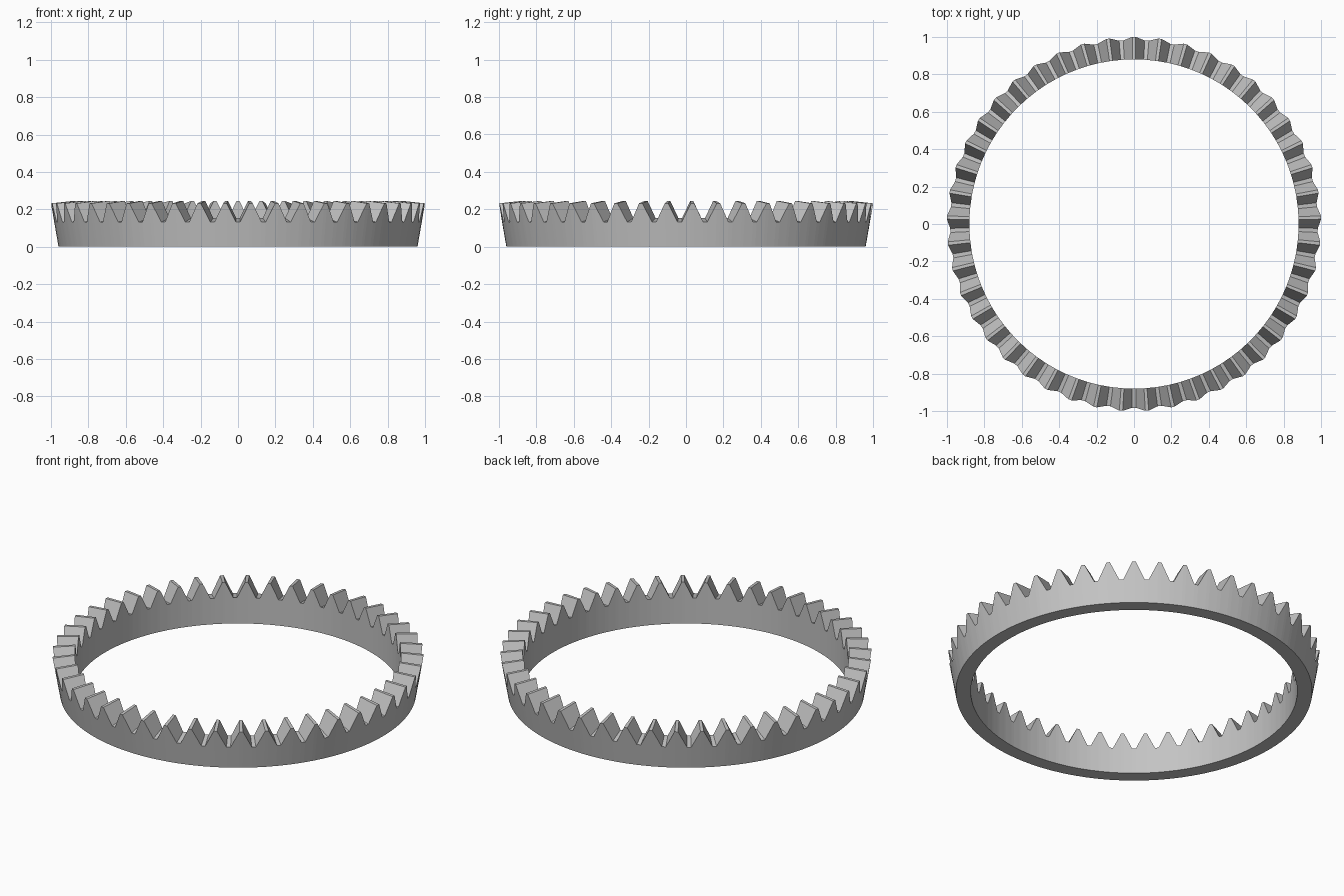
import bpy, bmesh
from math import sin, cos, pi

cube = bpy.data.objects.get("Cube")
if cube:
    bpy.data.objects.remove(cube)

TEETH = 45
PITCH = 2 * pi / TEETH
INNER_R, BASE_R, FLARE = 0.88, 0.96, 0.174
# Tooth heights at the outer and inner rims
OUTER_TIP, OUTER_ROOT = 0.232, 0.132
INNER_TIP, INNER_ROOT = 0.245, 0.153
# Half widths of the flat tip and flat root, as fractions of a pitch
TIP, ROOT = 0.065, 0.08


def ring_point(bm, radius, angle, z):
    return bm.verts.new((radius * sin(angle), radius * cos(angle), z))


# One radial section per corner of the tooth outline
bm = bmesh.new()
sections = []
for i in range(TEETH):
    for offset, is_tip in ((-TIP, True), (TIP, True), (0.5 - ROOT, False), (0.5 + ROOT, False)):
        a = (i + offset) * PITCH
        z_out = OUTER_TIP if is_tip else OUTER_ROOT
        z_in = INNER_TIP if is_tip else INNER_ROOT
        sections.append((
            ring_point(bm, INNER_R, a, 0),
            ring_point(bm, BASE_R, a, 0),
            ring_point(bm, BASE_R + FLARE * z_out, a, z_out),
            ring_point(bm, INNER_R, a, z_in),
        ))

# Bridge neighbouring sections into bottom, outer wall, teeth and inner wall
for s, t in zip(sections, sections[1:] + sections[:1]):
    for k in range(4):
        n = (k + 1) % 4
        bm.faces.new((s[k], s[n], t[n], t[k]))
bmesh.ops.recalc_face_normals(bm, faces=bm.faces)

mesh = bpy.data.meshes.new("toothed_ring")
bm.to_mesh(mesh)
bm.free()
ring = bpy.data.objects.new("toothed_ring", mesh)
bpy.context.collection.objects.link(ring)

# Plain grey metal
grey = bpy.data.materials.new("light_grey")
grey.use_nodes = True
colour = (0.55, 0.55, 0.55, 1)
grey.diffuse_color = colour
grey.node_tree.nodes["Principled BSDF"].inputs["Base Color"].default_value = colour
mesh.materials.append(grey)
